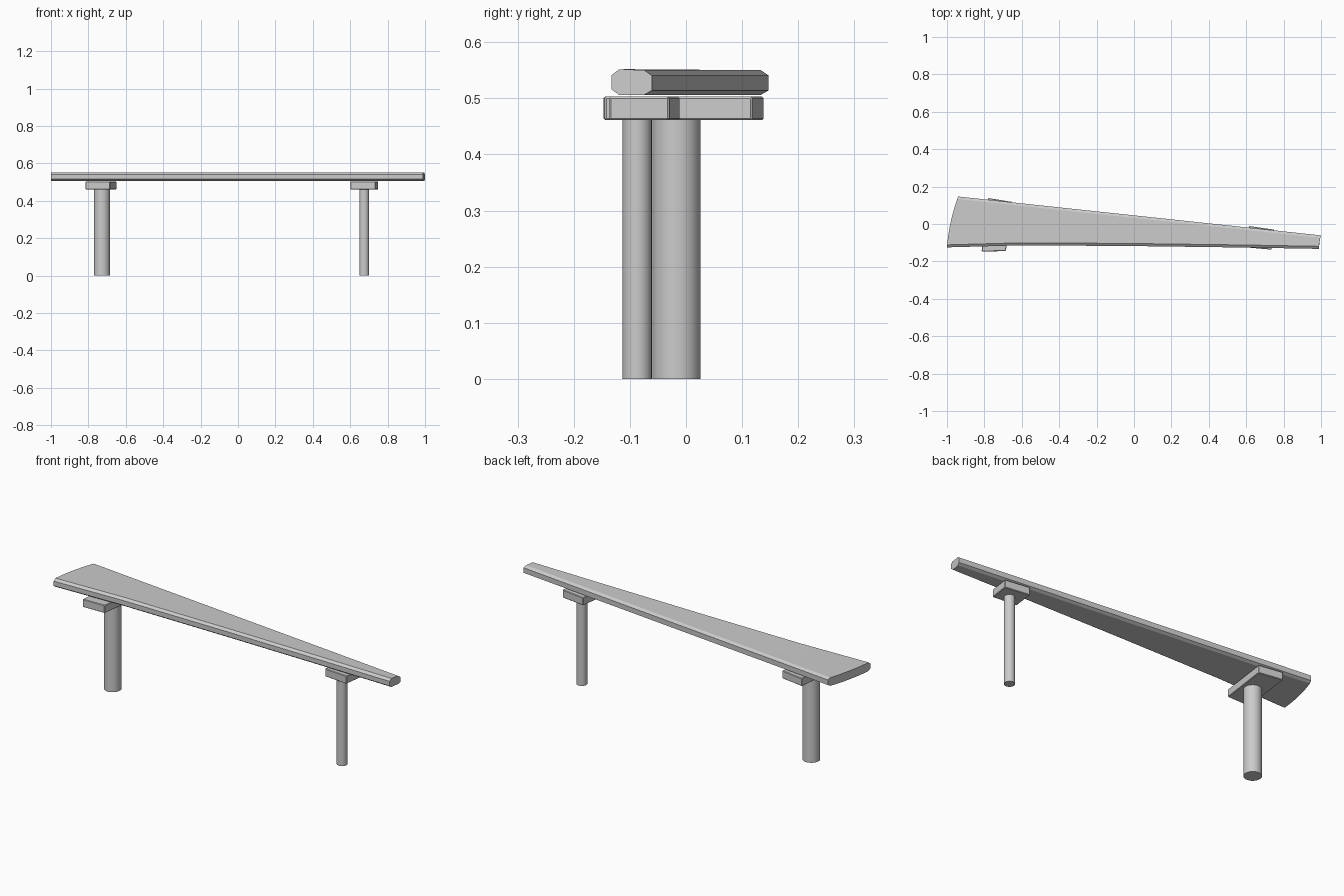
import bpy, bmesh, math
from mathutils import Vector

if "Cube" in bpy.data.objects:
    bpy.data.objects.remove(bpy.data.objects["Cube"])


def finish(name, bm, angle=30):
    bmesh.ops.recalc_face_normals(bm, faces=bm.faces)
    me = bpy.data.meshes.new(name)
    bm.to_mesh(me)
    bm.free()
    ob = bpy.data.objects.new(name, me)
    bpy.context.collection.objects.link(ob)
    bpy.ops.object.select_all(action='DESELECT')
    ob.select_set(True)
    bpy.context.view_layer.objects.active = ob
    bpy.ops.object.shade_smooth_by_angle(angle=math.radians(angle))
    return ob


def loft(name, rings):
    bm = bmesh.new()
    loops = [[bm.verts.new(p) for p in r] for r in rings]
    n = len(loops[0])
    for a, b in zip(loops, loops[1:]):
        for i in range(n):
            j = (i + 1) % n
            bm.faces.new((a[i], a[j], b[j], b[i]))
    bm.faces.new(loops[0])
    bm.faces.new(loops[-1])
    return finish(name, bm, 20)


# Tapered seat plank: stations of front point, back point and end bow
stations = [
    ((-1.0, -0.125), (-0.94, 0.147), -0.010),
    ((-0.6, -0.114), (-0.56, 0.106), -0.004),
    ((0.0, -0.118), (0.03, 0.043), 0.0),
    ((0.6, -0.126), (0.62, -0.020), 0.0),
    ((0.988, -0.133), (1.0, -0.061), -0.003),
]
BOTTOM, TOP, CHAMFER = 0.506, 0.552, 0.014
rings = []
for f, b, bow in stations:
    f, b = Vector(f), Vector(b)
    c = CHAMFER / (b - f).length

    def pt(t, z):
        p = f.lerp(b, t)
        return (p.x + bow * 4 * t * (1 - t), p.y, z)

    inner = [c + (1 - 2 * c) * i / 6 for i in range(7)]
    top = [pt(t, TOP - 0.002 * t) for t in inner]
    low = [pt(t, BOTTOM) for t in reversed(inner)]
    rings.append([pt(0, 0.516), pt(0, 0.541)] + top
                 + [pt(1, 0.541), pt(1, 0.514)] + low)
loft("seat_plank", rings)


# Skewed support blocks with lightly bevelled edges
def support(name, corners):
    bm = bmesh.new()
    base = bm.faces.new([bm.verts.new((x, y, 0.461)) for x, y in corners])
    ext = bmesh.ops.extrude_face_region(bm, geom=[base], use_keep_orig=True)
    for v in ext['geom']:
        if isinstance(v, bmesh.types.BMVert):
            v.co.z = 0.503
    bmesh.ops.bevel(bm, geom=bm.edges[:], offset=0.003, segments=1,
                    affect='EDGES')
    return finish(name, bm, 20)


support("wide_support", [(-0.815, -0.147), (-0.685, -0.145),
                         (-0.65, 0.118), (-0.78, 0.139)])
support("narrow_support", [(0.60, -0.125), (0.735, -0.137),
                           (0.75, -0.03), (0.615, -0.011)])


# Round legs
def leg(name, x, y, r):
    bm = bmesh.new()
    bmesh.ops.create_cone(bm, cap_ends=True, segments=48,
                          radius1=r, radius2=r, depth=0.462)
    bmesh.ops.translate(bm, verts=bm.verts, vec=(x, y, 0.231))
    return finish(name, bm)


leg("thick_leg", -0.7275, -0.017, 0.043)
leg("thin_leg", 0.675, -0.087, 0.026)
